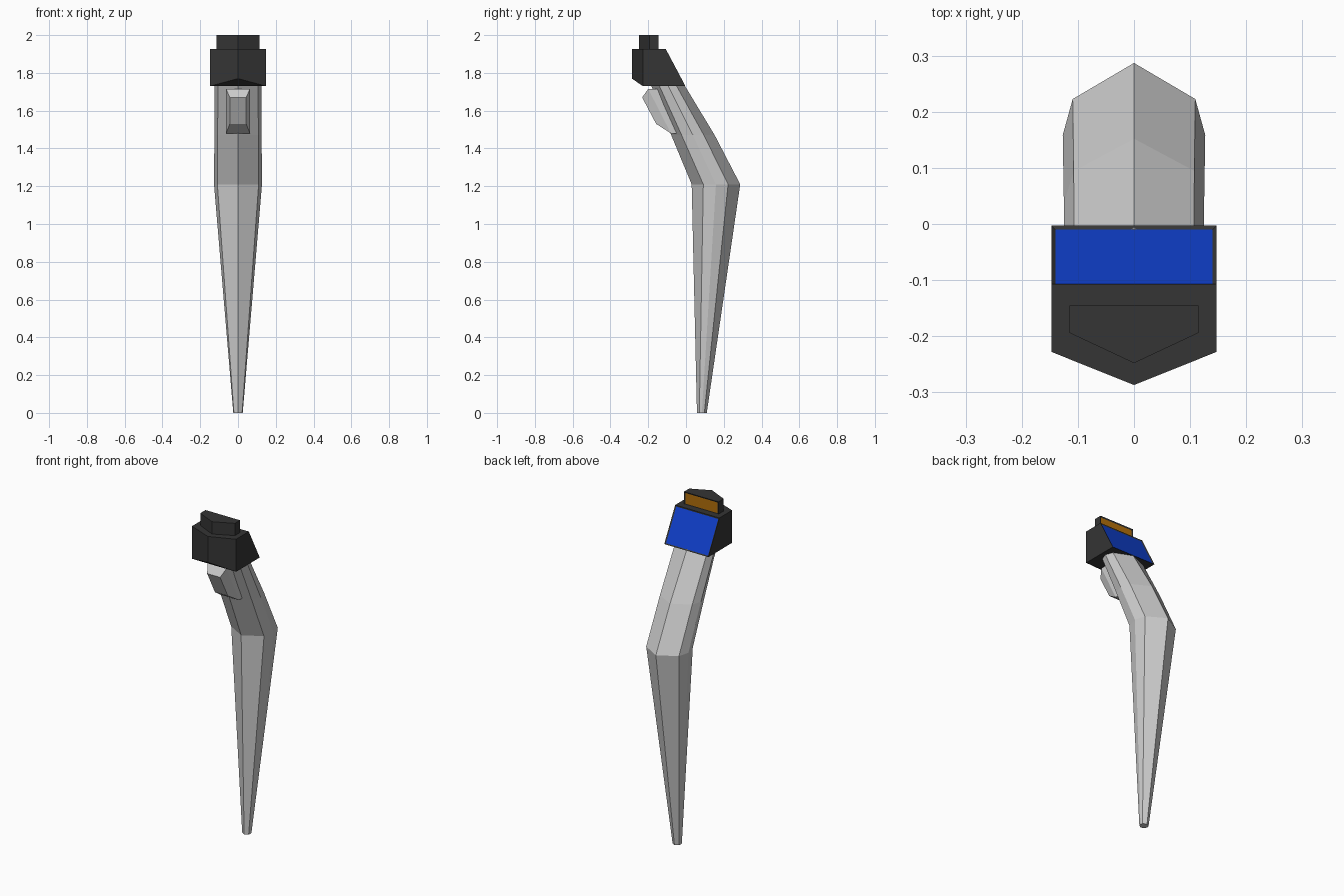
import bpy, bmesh

if "Cube" in bpy.data.objects:
    bpy.data.objects.remove(bpy.data.objects["Cube"])


def material(name, rgb):
    m = bpy.data.materials.new(name)
    m.diffuse_color = (*rgb, 1)
    m.use_nodes = True
    m.node_tree.nodes["Principled BSDF"].inputs["Base Color"].default_value = m.diffuse_color
    return m


def finish(name, bm, mats=()):
    bmesh.ops.recalc_face_normals(bm, faces=bm.faces)
    me = bpy.data.meshes.new(name)
    bm.to_mesh(me)
    bm.free()
    for m in mats:
        me.materials.append(m)
    ob = bpy.data.objects.new(name, me)
    bpy.context.collection.objects.link(ob)
    return ob


def loft(name, rings):
    bm = bmesh.new()
    loops = [[bm.verts.new(p) for p in r] for r in rings]
    n = len(loops[0])
    for a, b in zip(loops, loops[1:]):
        for i in range(n):
            j = (i + 1) % n
            bm.faces.new((a[i], a[j], b[j], b[i]))
    bm.faces.new(loops[0])
    bm.faces.new(loops[-1])
    return finish(name, bm)


def octagon(z, y0, y1, w):
    """Eight-sided section with a ridge at the front and the back."""
    d = y1 - y0
    half = [(0.86 * w, 0.24), (w, 0.5), (0.86 * w, 0.75)]
    pts = [(0, 0)] + half + [(0, 1)] + [(-x, t) for x, t in reversed(half)]
    return [(x, y0 + t * d, z) for x, t in pts]


def wedge_housing(name, w, side, tip, back_lo, back_hi, z0, z1, tip_z, screen, border, depth):
    """Five-sided housing with a pointed front and a recessed screen at the back."""
    bm = bmesh.new()

    def ring(back, z, tz):
        return [bm.verts.new(p) for p in ((-w, back, z), (-w, side, z), (0, tip, tz),
                                          (w, side, z), (w, back, z))]
    lo, hi = ring(back_lo, z0, tip_z), ring(back_hi, z1, z1)
    for i in range(4):
        bm.faces.new((lo[i], lo[i + 1], hi[i + 1], hi[i]))
    back = bm.faces.new((lo[4], lo[0], hi[0], hi[4]))
    bm.faces.new(hi)
    bm.faces.new((lo[0], lo[1], lo[3], lo[4]))
    bm.faces.new((lo[1], lo[2], lo[3]))
    bmesh.ops.recalc_face_normals(bm, faces=bm.faces)
    bmesh.ops.inset_individual(bm, faces=[back], thickness=border, depth=-depth)
    back.material_index = 1
    return finish(name, bm, (dark, screen))


dark = material("dark_housing", (0.035, 0.035, 0.035))
blue = material("blue_screen", (0.005, 0.05, 0.6))
amber = material("amber_panel", (0.45, 0.16, 0.003))

# Tapered, bent handle
loft("handle", [octagon(0, 0.058, 0.11, 0.025),
                octagon(1.21, 0.03, 0.287, 0.127),
                octagon(1.47, -0.078, 0.152, 0.125),
                octagon(1.735, -0.185, -0.008, 0.124)])

# Head with the sloping blue screen, and the cap with an amber panel
wedge_housing("head", 0.147, -0.228, -0.287, -0.003, -0.107, 1.73, 1.926, 1.77, blue, 0.01, 0.004)
wedge_housing("cap", 0.115, -0.194, -0.248, -0.145, -0.145, 1.92, 2.0, 1.92, amber, 0.011, 0.004)


# Trigger: a bevelled block on the front of the handle
def block(wt, yt, zt, wb, yb, zb):
    return [(-wt, yt, zt), (wt, yt, zt), (wb, yb, zb), (-wb, yb, zb)]


loft("trigger", [block(0.063, -0.11, 1.715, 0.063, -0.01, 1.48),
                 block(0.063, -0.2, 1.715, 0.063, -0.08, 1.48),
                 block(0.043, -0.232, 1.67, 0.043, -0.158, 1.53)])
